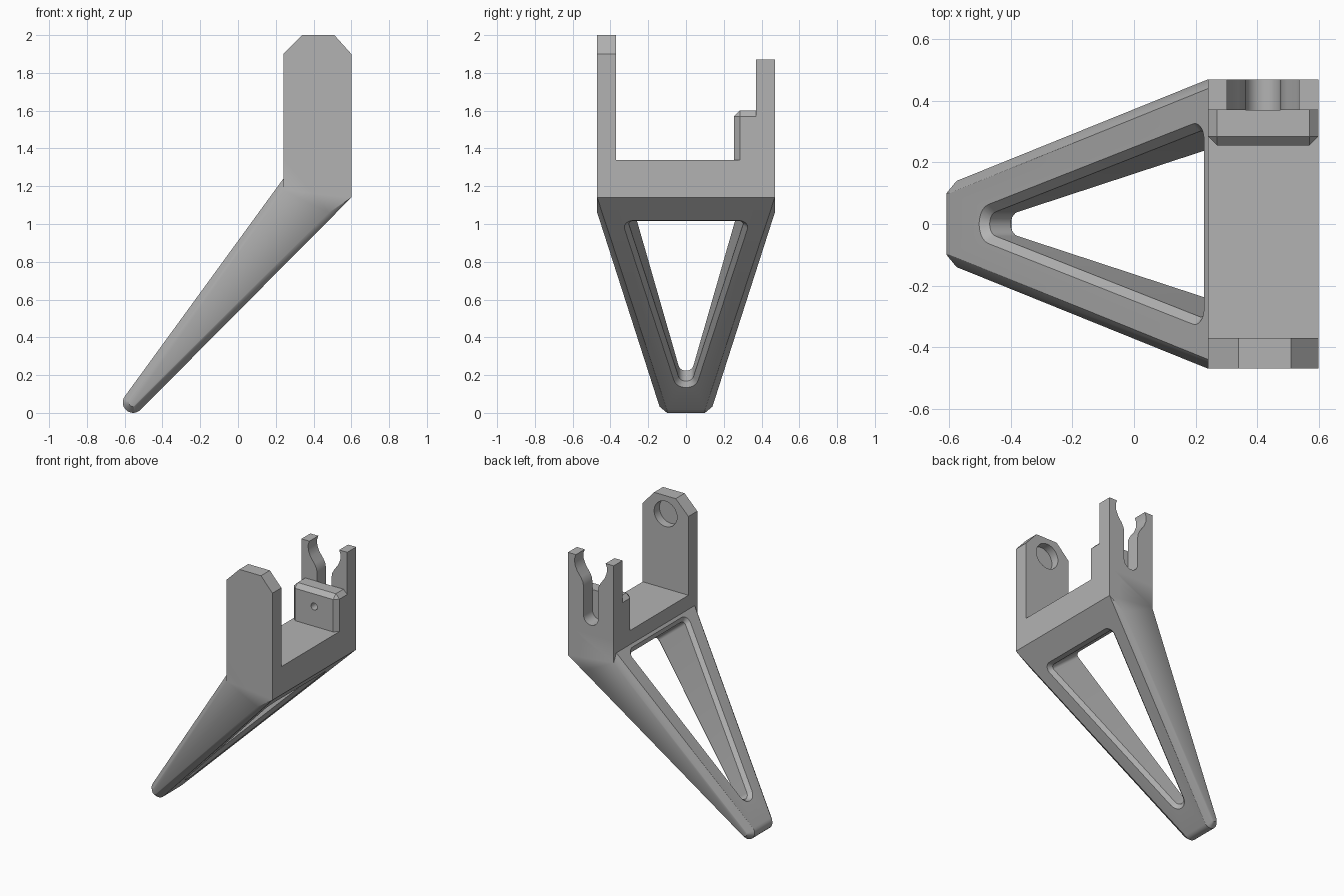
import bpy, bmesh
from math import sin, cos, pi, radians
from mathutils import Vector

cube = bpy.data.objects.get("Cube")
if cube:
    bpy.data.objects.remove(cube, do_unlink=True)

grey = bpy.data.materials.new("plain_grey")
grey.use_nodes = True
GREY = (0.45, 0.45, 0.45, 1)
grey.diffuse_color = GREY
grey.node_tree.nodes["Principled BSDF"].inputs["Base Color"].default_value = GREY

MID = 0.42           # centre of the clevis in x
LEFT, RIGHT = 0.24, 0.60
SIDE, INNER = 0.47, 0.37


def finish(name, bm):
    bmesh.ops.recalc_face_normals(bm, faces=bm.faces)
    mesh = bpy.data.meshes.new(name)
    bm.to_mesh(mesh)
    bm.free()
    mesh.materials.append(grey)
    obj = bpy.data.objects.new(name, mesh)
    bpy.context.collection.objects.link(obj)
    return obj


def hull(name, points):
    bm = bmesh.new()
    for p in points:
        bm.verts.new(p)
    res = bmesh.ops.convex_hull(bm, input=bm.verts)
    loose = {g for g in res["geom_interior"] + res["geom_unused"]
             if isinstance(g, bmesh.types.BMVert)}
    bmesh.ops.delete(bm, geom=list(loose), context="VERTS")
    bmesh.ops.dissolve_limit(bm, angle_limit=radians(0.5), verts=bm.verts, edges=bm.edges)
    return finish(name, bm)


def loft(name, rings):
    """Closed solid through rings of equal point count."""
    bm = bmesh.new()
    loops = [[bm.verts.new(p) for p in ring] for ring in rings]
    n = len(loops[0])
    for a, b in zip(loops, loops[1:]):
        for i in range(n):
            j = (i + 1) % n
            bm.faces.new((a[i], a[j], b[j], b[i]))
    bm.faces.new(loops[0])
    bm.faces.new(loops[-1][::-1])
    return finish(name, bm)


def extrude_y(name, profile, y0, y1):
    return loft(name, [[(x, y, z) for x, z in profile] for y in (y0, y1)])


def arc(cx, cz, r, start, end, steps=10):
    return [(cx + r * cos(start + (end - start) * i / steps),
             cz + r * sin(start + (end - start) * i / steps)) for i in range(steps + 1)]


def combine(target, tool, operation):
    mod = target.modifiers.new(operation.lower(), "BOOLEAN")
    mod.operation, mod.solver, mod.object = operation, "EXACT", tool
    bpy.ops.object.select_all(action="DESELECT")
    bpy.context.view_layer.objects.active = target
    target.select_set(True)
    bpy.ops.object.modifier_apply(modifier=mod.name)
    bpy.data.objects.remove(tool, do_unlink=True)


# Sloping leg: tapered slab with chamfered sides and a rounded foot
TIP = (-0.555, 0.055)
points = []
for s in (-1, 1):
    for r, y in ((0.055, 0.10), (0.022, 0.14)):
        points += [(x, s * y, z) for x, z in arc(*TIP, r, radians(144), radians(315), 12)]
    points += [(LEFT, s * 0.44, 1.24), (LEFT, s * SIDE, 1.18), (0.48, s * SIDE, 1.06),
               (RIGHT, s * SIDE, 1.14), (RIGHT, s * SIDE, 1.28)]
bracket = hull("bracket_body", points)

# Cross block and the two upright plates
base = [(LEFT, 1.18), (0.48, 1.06), (RIGHT, 1.14)]
block = extrude_y("block", base + [(RIGHT, 1.34), (LEFT, 1.34)], -SIDE, SIDE)

front_plate = extrude_y("front_plate", base + [(RIGHT, 1.90), (0.51, 2.0), (0.34, 2.0), (LEFT, 1.90)],
                        -SIDE, -INNER)

half_slot = [(0.117, 1.87), (0.128, 1.84), (0.125, 1.80), (0.108, 1.76),
             (0.078, 1.72), (0.062, 1.69), (0.057, 1.66)]
slot = ([(MID + h, z) for h, z in half_slot]
        + arc(MID, 1.457, 0.057, 0, -pi, 14)
        + [(MID - h, z) for h, z in reversed(half_slot)])
back_plate = extrude_y("back_plate", base + [(RIGHT, 1.87)] + slot + [(LEFT, 1.87)], INNER, SIDE)

# Stop pad with chamfered front and top edges
C = 0.03
pad_points = []
for s in (-1, 1):
    wide, narrow = MID + s * 0.18, MID + s * (0.18 - C)
    for y in (INNER, 0.255 + C):
        pad_points += [(wide, y, 1.34), (wide, y, 1.57), (narrow, y, 1.60)]
    pad_points += [(narrow, 0.255, 1.34), (narrow, 0.255, 1.57)]
pad = hull("stop_pad", pad_points)
pin_hole = extrude_y("pin_hole", arc(MID, 1.48, 0.025, 0, 2 * pi, 20)[:-1], 0.2, 0.368)
combine(pad, pin_hole, "DIFFERENCE")

for part in (block, front_plate, back_plate, pad):
    combine(bracket, part, "UNION")

# Blind pivot socket in the inner face of the front plate
socket = extrude_y("socket", arc(MID, 1.87, 0.09, 0, 2 * pi, 32)[:-1], -0.43, -0.3)
combine(bracket, socket, "DIFFERENCE")

# Triangular leg window with rounded corners, flared at both faces
ALONG = Vector((0.629, 0, 0.777))
THROUGH = Vector((0.777, 0, -0.629))
ORIGIN = Vector((TIP[0], 0, TIP[1]))


def window_ring(grow, side, offset):
    tilt = radians(13)
    outline = (arc(0.225, 0, 0.040 + grow, pi / 2 + tilt, 1.5 * pi - tilt)
               + arc(1.35, -0.277, 0.025 + grow, 1.5 * pi - tilt, 2 * pi)
               + arc(1.35, 0.277, 0.025 + grow, 0, pi / 2 + tilt))
    ring = []
    for u, y in outline:
        surface = 0.055 + 0.102 * u if side > 0 else -0.055 - 0.0513 * u
        ring.append(ORIGIN + ALONG * u + THROUGH * (surface + side * offset) + Vector((0, y, 0)))
    return ring


F, E = 0.025, 0.006
window = loft("window", [window_ring(F + E, -1, E), window_ring(0, -1, -F),
                         window_ring(0, 1, -F), window_ring(F + E, 1, E)])
combine(bracket, window, "DIFFERENCE")

bpy.ops.object.select_all(action="DESELECT")
bpy.context.view_layer.objects.active = bracket
bracket.select_set(True)
bpy.ops.object.shade_smooth_by_angle(angle=radians(25))
